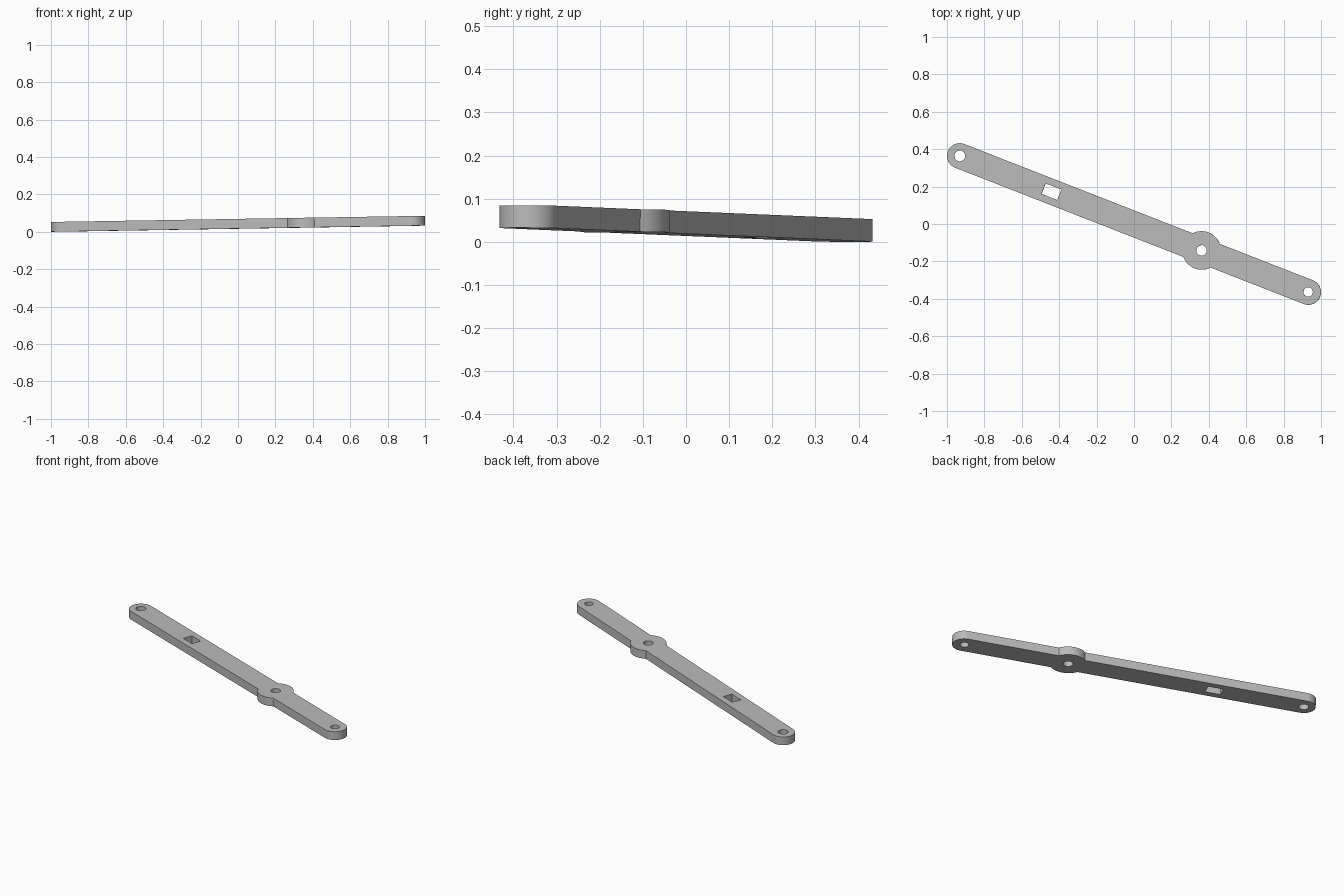
import bpy
from math import sin, cos, asin, pi, radians
from mathutils import Matrix, Vector

cube = bpy.data.objects.get("Cube")
if cube:
    bpy.data.objects.remove(cube, do_unlink=True)

HALF = 1.0          # hole centre to middle, along the bar
R_END = 0.068       # half width of the bar and radius of its ends
PIVOT, R_BOSS = 0.388, 0.103
THICK = 0.052


def arc(cx, r, a0, a1, n):
    return [(cx + r * cos(a0 + (a1 - a0) * i / n),
             r * sin(a0 + (a1 - a0) * i / n)) for i in range(n + 1)]


def circle(cx, r, n=48):
    return arc(cx, r, 0, 2 * pi, n)[:-1]


def rectangle(cx, w, h):
    return [(cx + sx * w / 2, sy * h / 2)
            for sx, sy in ((-1, -1), (1, -1), (1, 1), (-1, 1))]


# Outline: rounded ends joined by straight sides, with a round pivot boss
join = asin(R_END / R_BOSS)
outline = (arc(HALF, R_END, -pi / 2, pi / 2, 32)
           + arc(PIVOT, R_BOSS, join, pi - join, 24)
           + arc(-HALF, R_END, pi / 2, 3 * pi / 2, 32)
           + arc(PIVOT, R_BOSS, pi + join, 2 * pi - join, 24))

# Holes: two end holes, the pivot hole and a rectangular slot
loops = [outline, circle(-HALF, 0.029), circle(HALF, 0.025),
         circle(PIVOT, 0.028), rectangle(-0.474, 0.09, 0.06)]

curve = bpy.data.curves.new("lever_profile", "CURVE")
curve.dimensions = "2D"
curve.fill_mode = "BOTH"
curve.extrude = THICK / 2
for pts in loops:
    spline = curve.splines.new("POLY")
    spline.points.add(len(pts) - 1)
    for p, (x, y) in zip(spline.points, pts):
        p.co = (x, y, 0, 1)
    spline.use_cyclic_u = True

lever = bpy.data.objects.new("lever_arm", curve)
bpy.context.collection.objects.link(lever)
for o in bpy.context.selected_objects:
    o.select_set(False)
lever.select_set(True)
bpy.context.view_layer.objects.active = lever
bpy.ops.object.convert(target="MESH")
lever = bpy.context.object
lever.name = "lever_arm"
mesh = lever.data

# Swing the arm round, tilt it slightly and rest it on the ground
mesh.transform(Matrix.Rotation(radians(-21.35), 4, "Z")
               @ Matrix.Rotation(-0.0154, 4, "Y"))
low = min(v.co.z for v in mesh.vertices)
mesh.transform(Matrix.Translation(Vector((0, 0, -low))))

# Plain grey metal
mat = bpy.data.materials.new("grey_metal")
mat.use_nodes = True
grey = (0.5, 0.5, 0.5, 1)
mat.diffuse_color = grey
mat.node_tree.nodes["Principled BSDF"].inputs["Base Color"].default_value = grey
mesh.materials.clear()
mesh.materials.append(mat)

# Weld the caps to the walls and smooth the round sides
import bmesh
bm = bmesh.new()
bm.from_mesh(mesh)
bmesh.ops.remove_doubles(bm, verts=bm.verts, dist=0.0001)
bmesh.ops.recalc_face_normals(bm, faces=bm.faces)
bm.to_mesh(mesh)
bm.free()
bpy.ops.object.shade_smooth_by_angle(angle=radians(30))
